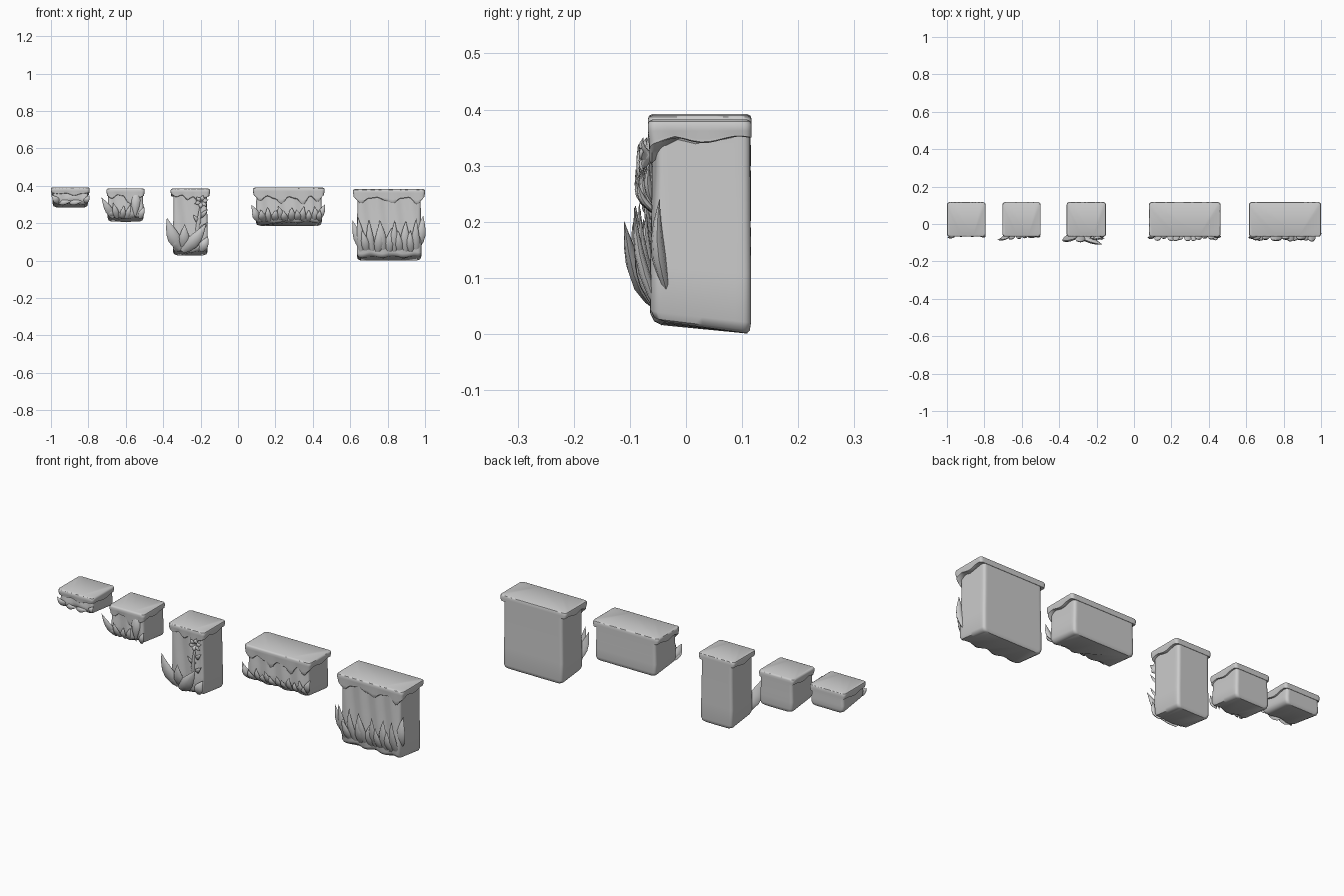
import bpy, bmesh, math, random
from mathutils import Vector

if "Cube" in bpy.data.objects:
    bpy.data.objects.remove(bpy.data.objects["Cube"])

random.seed(4)
BACK = 0.117


def finish(name, bm, angle=45):
    bmesh.ops.recalc_face_normals(bm, faces=bm.faces)
    me = bpy.data.meshes.new(name)
    bm.to_mesh(me)
    bm.free()
    ob = bpy.data.objects.new(name, me)
    bpy.context.collection.objects.link(ob)
    bpy.ops.object.select_all(action='DESELECT')
    ob.select_set(True)
    bpy.context.view_layer.objects.active = ob
    bpy.ops.object.shade_smooth_by_angle(angle=math.radians(angle))
    return ob


def outline(x0, x1, y0, y1, r, nx):
    """Rounded rectangle, counter-clockwise, with subdivided sides."""
    pts = []
    corners = [(x0 + r, y0 + r, 180), (x1 - r, y0 + r, 270),
               (x1 - r, y1 - r, 0), (x0 + r, y1 - r, 90)]
    for i, (cx, cy, a) in enumerate(corners):
        arc = [Vector((cx + r * math.cos(math.radians(a + k * 22.5)),
                       cy + r * math.sin(math.radians(a + k * 22.5)))) for k in range(5)]
        pts += arc
        nxt = corners[(i + 1) % 4]
        b = math.radians(nxt[2])
        end = Vector((nxt[0] + r * math.cos(b), nxt[1] + r * math.sin(b)))
        n = nx if i % 2 == 0 else 10
        pts += [arc[-1].lerp(end, k / n) for k in range(1, n)]
    return pts


def loft(name, rings):
    bm = bmesh.new()
    vs = [[bm.verts.new(p) for p in ring] for ring in rings]
    n = len(vs[0])
    for a, b in zip(vs, vs[1:]):
        for i in range(n):
            bm.faces.new((a[i], a[(i + 1) % n], b[(i + 1) % n], b[i]))
    bm.faces.new(vs[0])
    bm.faces.new(vs[-1])
    return finish(name, bm)


def wave(vals, u):
    """Smooth interpolation of evenly spaced control values."""
    u = min(max(u, 0), 1) * (len(vals) - 1)
    i = min(int(u), len(vals) - 2)
    f = u - i
    f = f * f * (3 - 2 * f)
    return vals[i] * (1 - f) + vals[i + 1] * f


def body(name, x0, x1, zb, zt, ripple):
    rings = []
    for ins, t in [(.018, 0), (.006, .006), (0, .02), (0, .25), (.002, .5), (.003, .75), (.003, 1)]:
        ring = []
        for p in outline(x0 + ins, x1 - ins, -.06 + ins, BACK - .001 - ins * .4, .014, 40):
            front = min(max((BACK - p.y) / .175, 0), 1)
            foot = zb + .022 * front + .005 * front * math.sin(p.x * 55)
            z = foot + t if t < .03 else foot + .02 + (zt - foot - .02) * t
            f = max(0, front - .85) / .15
            y = p.y + f * ripple * math.sin(p.x * 70 + z * 9)
            ring.append((p.x, y, z))
        rings.append(ring)
    loft(name, rings)


def cap(name, x0, x1, zt, drops):
    rings = []
    for ins, k, s in [(.008, 0, 0), (.002, 0, .003), (0, 0, .009), (0, 0, .02),
                      (.003, .65, .02), (.003, .9, .02), (.007, 1, .02), (.02, .97, .02)]:
        ring = []
        for p in outline(x0 + ins, x1 - ins, -.068 + ins, BACK - (ins if k == 0 or k > .96 else 0), .014, 40):
            f = min(max((-.02 - p.y) / .04, 0), 1)
            side = .036 + .006 * math.sin(p.y * 50)
            low = side * (1 - f) + f * wave(drops, (p.x - x0) / (x1 - x0))
            ring.append((p.x, p.y, zt - s - max(low - .02, 0) * k))
        rings.append(ring)
    loft(name, rings)


def leaf(name, base, tip, width, out, y0=-.05, bow=0.0):
    """Tapered blade rising from the wall and leaning forward by 'out'."""
    b, t = Vector((base[0], y0, base[1])), Vector((tip[0], y0 - out, tip[1]))
    d = t - b
    side = Vector((d.z, 0, -d.x)).normalized()
    nor = Vector((0, -1, 0))
    rings = []
    for k, w in [(0, .45), (.15, .8), (.35, 1), (.55, .85), (.75, .52), (.9, .22), (1, .02)]:
        c = b + d * k + side * bow * math.sin(k * math.pi) + nor * .01 * math.sin(k * math.pi)
        hw, th = width * w / 2, max(width * w * .24, .0005)
        rings.append([c + side * hw * math.cos(a) + nor * th * math.sin(a)
                      for a in [math.tau * i / 8 for i in range(8)]])
    loft(name, rings)


# Blocks: name, cap x range, side inset, foot z, top z, lip drops
blocks = [
    ("thin_block", -1.0, -.793, .008, .283, .392, [.03, .036, .032, .045, .034, .03]),
    ("short_block", -.703, -.499, .006, .207, .386, [.04, .055, .035, .04, .075, .11, .05, .04]),
    ("tall_block", -.36, -.15, .012, .027, .385, [.03, .045, .035, .06, .045, .075, .05, .04]),
    ("wide_block", .08, .463, .015, .185, .390, [.04, .07, .045, .06, .085, .05, .06, .09, .045, .075, .04]),
    ("large_block", .615, 1.0, .02, .0, .382, [.045, .075, .05, .045, .06, .075, .05, .045, .08, .045]),
]
for name, x0, x1, ins, zb, zt, drops in blocks:
    body(name + "_body", x0 + ins, x1 - ins, zb, zt - .012, .004)
    cap(name + "_top", x0, x1, zt, drops)

# Thin block: low mossy lumps and small side leaves
leaf("thin_block_leaf", (-.955, .308), (-.998, .35), .035, .02)
leaf("thin_block_leaf", (-.82, .31), (-.793, .35), .03, .012)
for x in (-.93, -.87):
    leaf("thin_block_moss", (x - .03, .308), (x + .04, .318), .028, .006)

# Short block: fan of leaves on the left and a hanging root on the right
for b, t, w, o in [((-.665, .228), (-.73, .338), .042, .035), ((-.645, .226), (-.667, .31), .034, .03),
                   ((-.62, .226), (-.61, .295), .032, .025), ((-.595, .226), (-.575, .30), .028, .02),
                   ((-.655, .24), (-.705, .275), .03, .02), ((-.525, .225), (-.502, .29), .03, .012)]:
    leaf("short_block_leaf", b, t, w, o)
leaf("short_block_root", (-.545, .37), (-.55, .23), .05, .003, -.054)

# Tall block: broad leaves at the foot
for b, t, w, o, bow in [((-.305, .06), (-.38, .228), .07, .04, -.01), ((-.30, .05), (-.17, .2), .07, .06, .012),
                        ((-.29, .06), (-.285, .195), .06, .045, 0), ((-.32, .06), (-.35, .15), .05, .025, 0),
                        ((-.20, .05), (-.16, .13), .05, .012, 0)]:
    leaf("tall_block_leaf", b, t, w, o, bow=bow)
# Tall block: flower with stem
leaf("flower_stem", (-.225, .1), (-.195, .33), .022, .02)
for i in range(6):
    a = math.tau * i / 6 + .3
    leaf("flower_petal", (-.195, .315), (-.195 + .038 * math.cos(a), .315 + .036 * math.sin(a)), .028, .016, -.06)
for z, dx in [(.25, .045), (.22, -.035), (.18, .045)]:
    leaf("flower_leaf", (-.205, z - .02), (-.205 + dx, z + .025), .024, .025)

# Grass rows on the two wide blocks
def grass(name, x0, x1, n, foot, height, width):
    for i in range(n):
        u = i / (n - 1)
        x = x0 + (x1 - x0) * u
        lean = (u - .5) * .03 + random.uniform(-.018, .018)
        h = height * (.72 + .28 * (i % 2 == 0)) * random.uniform(.88, 1.05)
        leaf(name, (x, foot), (x + lean, foot + h), width * random.uniform(.85, 1.15),
             random.uniform(.022, .042), bow=random.uniform(-.006, .006))

grass("wide_block_grass", .108, .435, 12, .212, .082, .036)
leaf("wide_block_leaf", (.11, .225), (.072, .298), .035, .02)
leaf("wide_block_leaf", (.432, .225), (.465, .302), .035, .015)
grass("large_block_grass", .66, .955, 11, .042, .19, .046)
leaf("large_block_leaf", (.655, .07), (.612, .215), .045, .02)
leaf("large_block_leaf", (.967, .08), (.99, .24), .055, .012, -.035)
